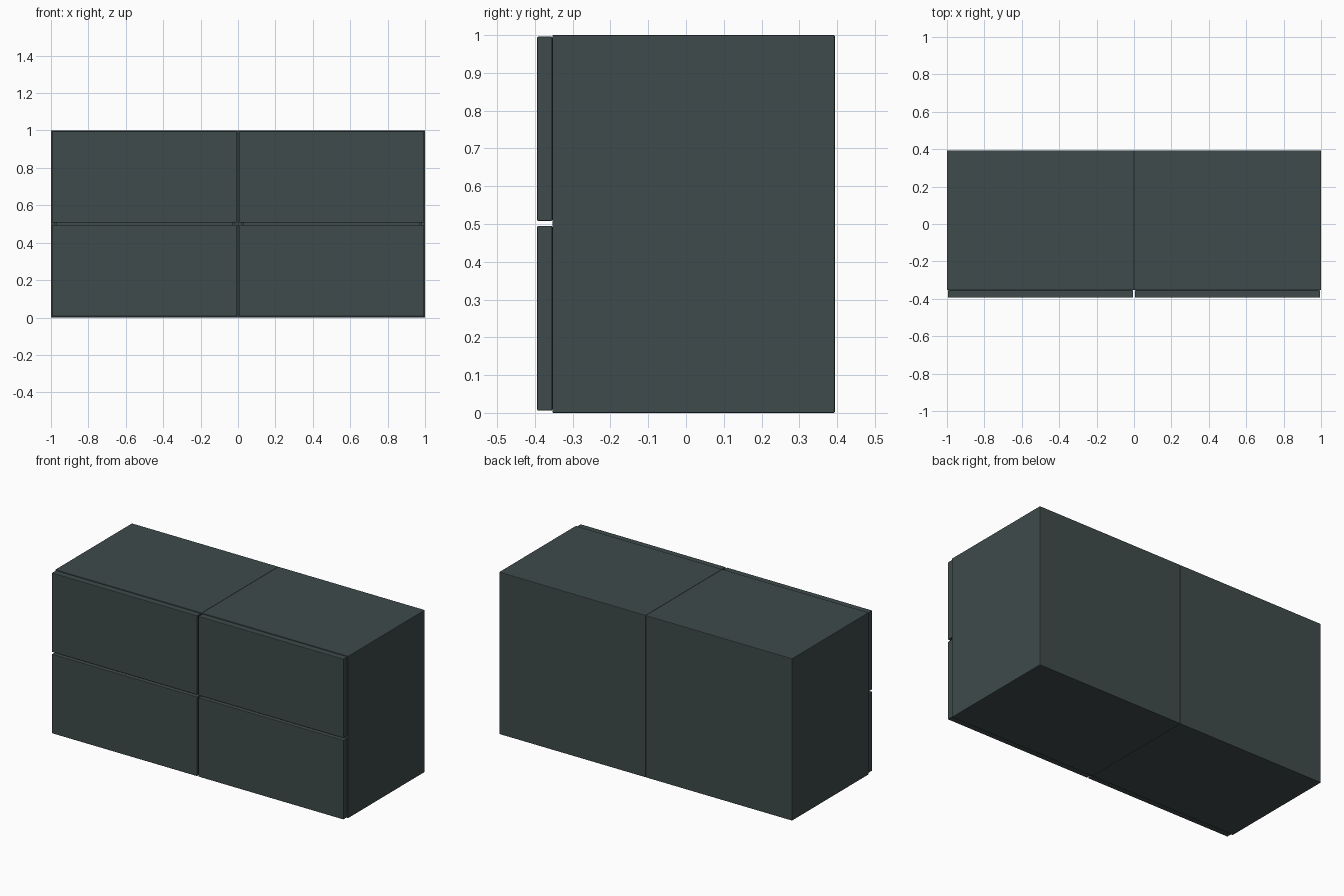
import bpy, bmesh

if "Cube" in bpy.data.objects:
    bpy.data.objects.remove(bpy.data.objects["Cube"])

W, H = 1.0, 1.0                 # one cabinet module
FRONT, BACK = -0.354, 0.394     # carcass depth range
FACE = -0.394                   # outer face of the drawer fronts
T = 0.03                        # panel thickness

paint = bpy.data.materials.new("dark_green_grey")
paint.diffuse_color = (0.05, 0.07, 0.069, 1)
paint.use_nodes = True
paint.node_tree.nodes["Principled BSDF"].inputs["Base Color"].default_value = paint.diffuse_color


def finish(obj, bevel):
    obj.data.materials.append(paint)
    mod = obj.modifiers.new("soft_edges", 'BEVEL')
    mod.width = bevel
    mod.segments = 2
    mod.limit_method = 'ANGLE'


def box(name, lo, hi, bevel=0.003, open_front=False):
    bm = bmesh.new()
    bmesh.ops.create_cube(bm, size=1)
    for v in bm.verts:
        v.co = [hi[i] if v.co[i] > 0 else lo[i] for i in range(3)]
    if open_front:
        # inset the front face and push it back to hollow the box
        bm.normal_update()
        face = min(bm.faces, key=lambda f: f.calc_center_median().y)
        bmesh.ops.inset_region(bm, faces=[face], thickness=T)
        wall = bmesh.ops.extrude_discrete_faces(bm, faces=[face])["faces"][0]
        for v in wall.verts:
            v.co.y = hi[1] - T
        bmesh.ops.recalc_face_normals(bm, faces=bm.faces)
    mesh = bpy.data.meshes.new(name)
    bm.to_mesh(mesh)
    bm.free()
    obj = bpy.data.objects.new(name, mesh)
    bpy.context.collection.objects.link(obj)
    finish(obj, bevel)
    return obj


for side, x0 in (("left", -W), ("right", 0.0)):
    # hollow carcass with a divider behind the drawer gap
    box(f"{side}_carcass", (x0, FRONT, 0), (x0 + W, BACK, H), open_front=True)
    box(f"{side}_divider", (x0 + T, FRONT + 0.004, 0.487),
        (x0 + W - T, BACK - T, 0.517), 0.001)

    # two overlay drawer fronts
    for level, z0, z1 in (("lower", 0.006, 0.495), ("upper", 0.508, 0.996)):
        box(f"{side}_{level}_drawer_front", (x0 + 0.005, FACE, z0),
            (x0 + W - 0.005, FRONT, z1))
